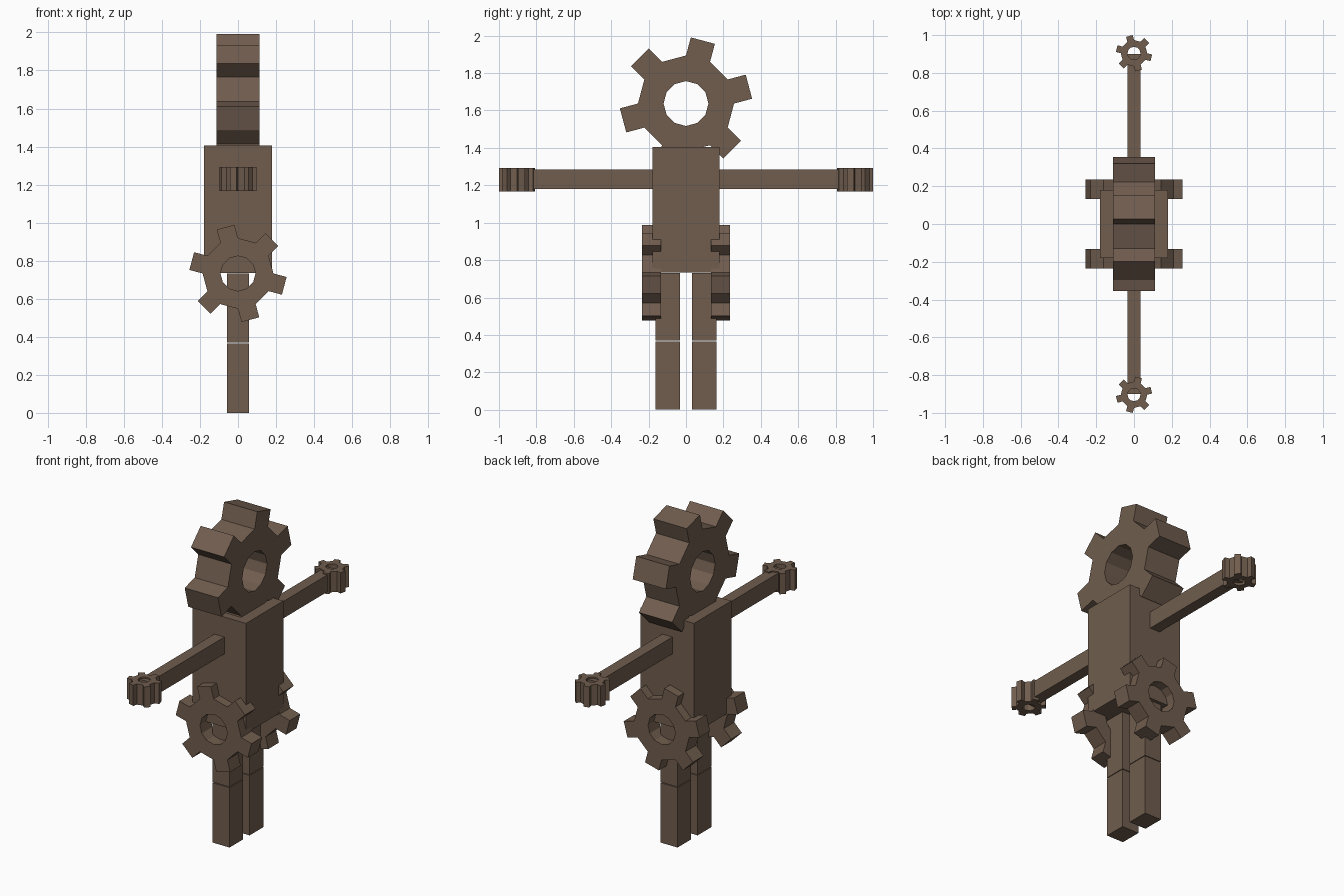
import bpy, bmesh, math
from mathutils import Vector

if "Cube" in bpy.data.objects:
    bpy.data.objects.remove(bpy.data.objects["Cube"])

brown = bpy.data.materials.new("dark brown")
brown.diffuse_color = (0.162, 0.109, 0.076, 1)
brown.use_nodes = True
brown.node_tree.nodes["Principled BSDF"].inputs["Base Color"].default_value = brown.diffuse_color


def finish(name, bm):
    bmesh.ops.recalc_face_normals(bm, faces=bm.faces[:])
    mesh = bpy.data.meshes.new(name)
    bm.to_mesh(mesh)
    bm.free()
    mesh.materials.append(brown)
    bpy.context.collection.objects.link(bpy.data.objects.new(name, mesh))


def box(name, lo, hi):
    bm = bmesh.new()
    bmesh.ops.create_cube(bm, size=1)
    lo, hi = Vector(lo), Vector(hi)
    for v in bm.verts:
        v.co = (lo + hi) / 2 + v.co * (hi - lo)
    finish(name, bm)


def gear(name, axis, center, root, hole, tooth, half, start):
    """12-sided ring whose every other outer face is extruded as a tooth."""
    bm = bmesh.new()

    def vert(r, i, h):
        t = math.radians(start - 15 + 30 * i)
        a, b = r * math.cos(t), r * math.sin(t)
        p = {'X': (h, a, b), 'Y': (a, h, b), 'Z': (a, b, h)}[axis]
        return bm.verts.new(Vector(center) + Vector(p))

    # square cross-section, swept round the axis
    section = ((root, -half), (root, half), (hole, half), (hole, -half))
    rings = [[vert(r, i, h) for r, h in section] for i in range(12)]
    teeth = []
    for i in range(12):
        p, q = rings[i], rings[(i + 1) % 12]
        for k in range(4):
            n = (k + 1) % 4
            f = bm.faces.new((p[k], q[k], q[n], p[n]))
            if k == 0 and i % 2 == 0:
                teeth.append(f)
    bmesh.ops.recalc_face_normals(bm, faces=bm.faces[:])
    bm.normal_update()
    for f in bmesh.ops.extrude_discrete_faces(bm, faces=teeth)["faces"]:
        d = f.calc_center_median() - Vector(center)
        bmesh.ops.translate(bm, verts=f.verts[:], vec=d.normalized() * tooth)
    finish(name, bm)


# torso and head
box("torso", (-0.18, -0.18, 0.735), (0.18, 0.18, 1.406))
gear("head_gear", 'X', (0, 0, 1.637), 0.257, 0.12, 0.1, 0.112, 15)

# limbs, mirrored front to back
for s, side in ((-1, "front"), (1, "back")):
    def span(name, x, y0, y1, z0, z1):
        a, b = sorted((s * y0, s * y1))
        box(f"{side}_{name}", (-x, a, z0), (x, b, z1))

    span("upper_arm", 0.034, 0.18, 0.52, 1.181, 1.284)
    span("forearm", 0.034, 0.52, 0.9, 1.181, 1.284)
    span("thigh", 0.057, 0.031, 0.163, 0.369, 0.732)
    span("shin", 0.057, 0.031, 0.163, 0.0, 0.365)
    gear(f"{side}_hip_gear", 'Y', (0, s * 0.184, 0.733),
         0.186, 0.092, 0.072, 0.051, 45)
    gear(f"{side}_hand_gear", 'Z', (0, s * 0.904, 1.229),
         0.07, 0.034, 0.027, 0.063, 45 if s > 0 else 15)
